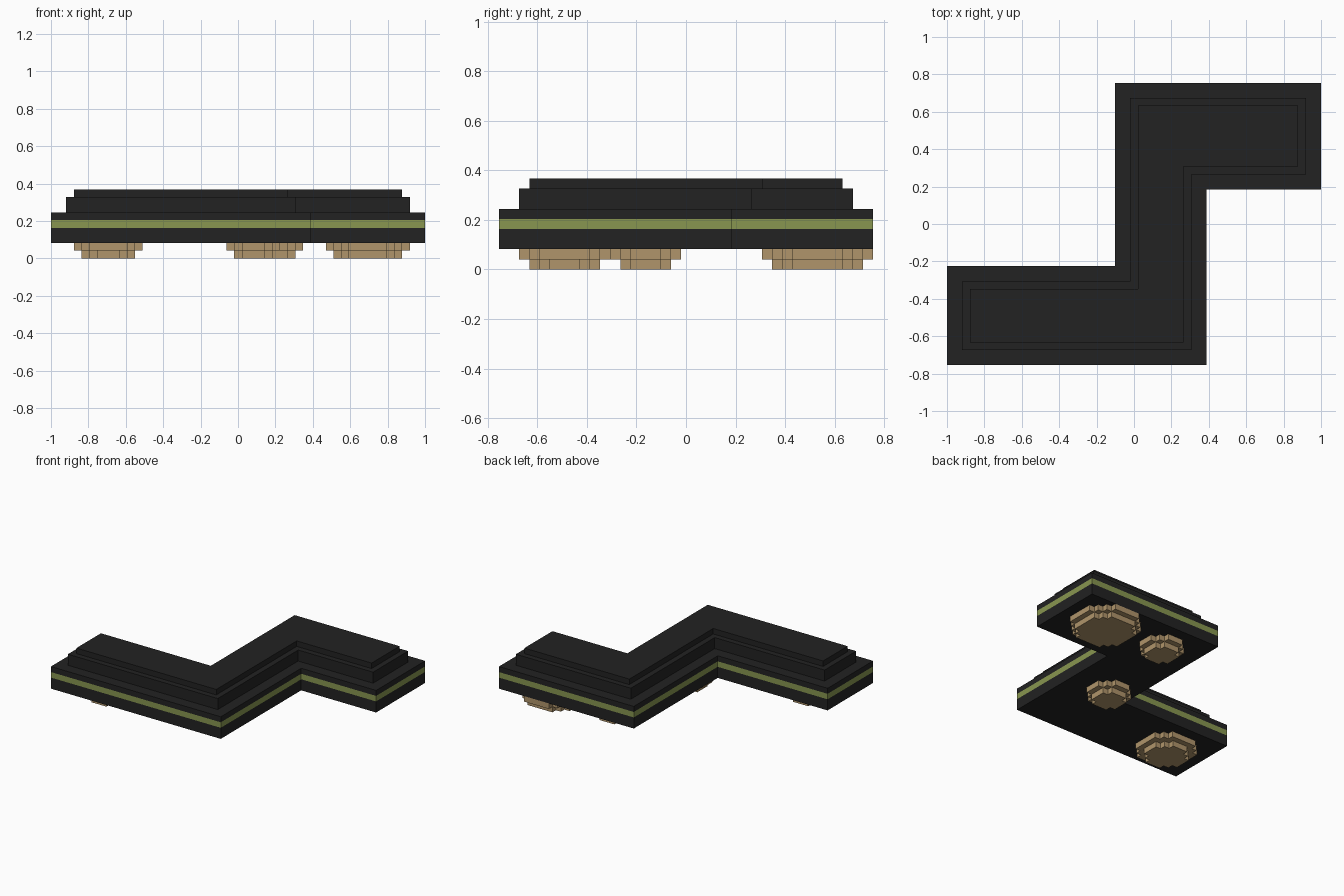
import bpy
import bmesh

cube = bpy.data.objects.get("Cube")
if cube:
    bpy.data.objects.remove(cube, do_unlink=True)

U = 2 / 49  # grid module: the long side is 49 modules


def material(name, color):
    m = bpy.data.materials.new(name)
    m.use_nodes = True
    m.diffuse_color = (*color, 1)
    m.node_tree.nodes["Principled BSDF"].inputs["Base Color"].default_value = (*color, 1)
    return m


BLACK = material("charcoal black", (0.016, 0.016, 0.016))
GREEN = material("olive green", (0.246, 0.305, 0.08))
TAN = material("tan", (0.434, 0.301, 0.147))


def inset(outline, d):
    """Move every edge of a right-angled counter-clockwise outline inward by d."""
    result = []
    n = len(outline)
    for i, (x, y) in enumerate(outline):
        px, py = outline[i - 1]
        nx, ny = outline[(i + 1) % n]
        for ex, ey in ((x - px, y - py), (nx - x, ny - y)):
            length = abs(ex) + abs(ey)
            x -= d * ey / length
            y += d * ex / length
        result.append((x, y))
    return result


def prism(name, outline, levels, materials, center=(0, 0)):
    """Extrude an outline through the levels; each band takes the material of its index."""
    bm = bmesh.new()
    rings = [[bm.verts.new(((x + center[0]) * U, (y + center[1]) * U, z * U))
              for x, y in outline] for z in levels]
    n = len(outline)
    bm.faces.new(rings[0][::-1])
    bm.faces.new(rings[-1])
    for band, (low, high) in enumerate(zip(rings, rings[1:])):
        for i in range(n):
            j = (i + 1) % n
            f = bm.faces.new((low[i], low[j], high[j], high[i]))
            f.material_index = band % len(materials)
    mesh = bpy.data.meshes.new(name)
    bm.to_mesh(mesh)
    bm.free()
    for m in materials:
        mesh.materials.append(m)
    obj = bpy.data.objects.new(name, mesh)
    bpy.context.collection.objects.link(obj)
    return obj


def stepped_disc(width, flat):
    """Outline of a round disc with stair-stepped corners."""
    r, h = width / 2, flat / 2
    quarter = [(r, h)]
    while quarter[-1][0] > h:
        x, y = quarter[-1]
        quarter.append((x - 1, y))
        if x - 1 > h or y < r:
            quarter.append((x - 1, y + 1))
    points = []
    for _ in range(4):
        points += quarter
        quarter = [(-y, x) for x, y in quarter]
    return points


# Zigzag slab with a coloured band round its edge
zigzag = [(-24.5, -18.5), (9.5, -18.5), (9.5, 4.5), (24.5, 4.5),
          (24.5, 18.5), (-2.5, 18.5), (-2.5, -5.5), (-24.5, -5.5)]
prism("base_slab", zigzag, (2, 4, 5, 6), (BLACK, GREEN))

# Two inset tiers on top
prism("middle_tier", inset(zigzag, 2), (6, 8), (BLACK,))
prism("top_tier", inset(zigzag, 3), (8, 9), (BLACK,))

# Round feet: centre, upper disc (width, flat side), lower disc
feet = {
    "large_foot": ((17, 13), (11, 5), (9, 5)),
    "medium_foot": ((-17, -12), (9, 5), (7, 3)),
    "small_front_foot": ((2, -4), (7, 3), (5, 3)),
    "small_back_foot": ((5, 13), (7, 3), (5, 3)),
}
for name, (center, upper, lower) in feet.items():
    prism(name + "_upper", stepped_disc(*upper), (1, 2), (TAN,), center)
    prism(name + "_lower", stepped_disc(*lower), (0, 1), (TAN,), center)
